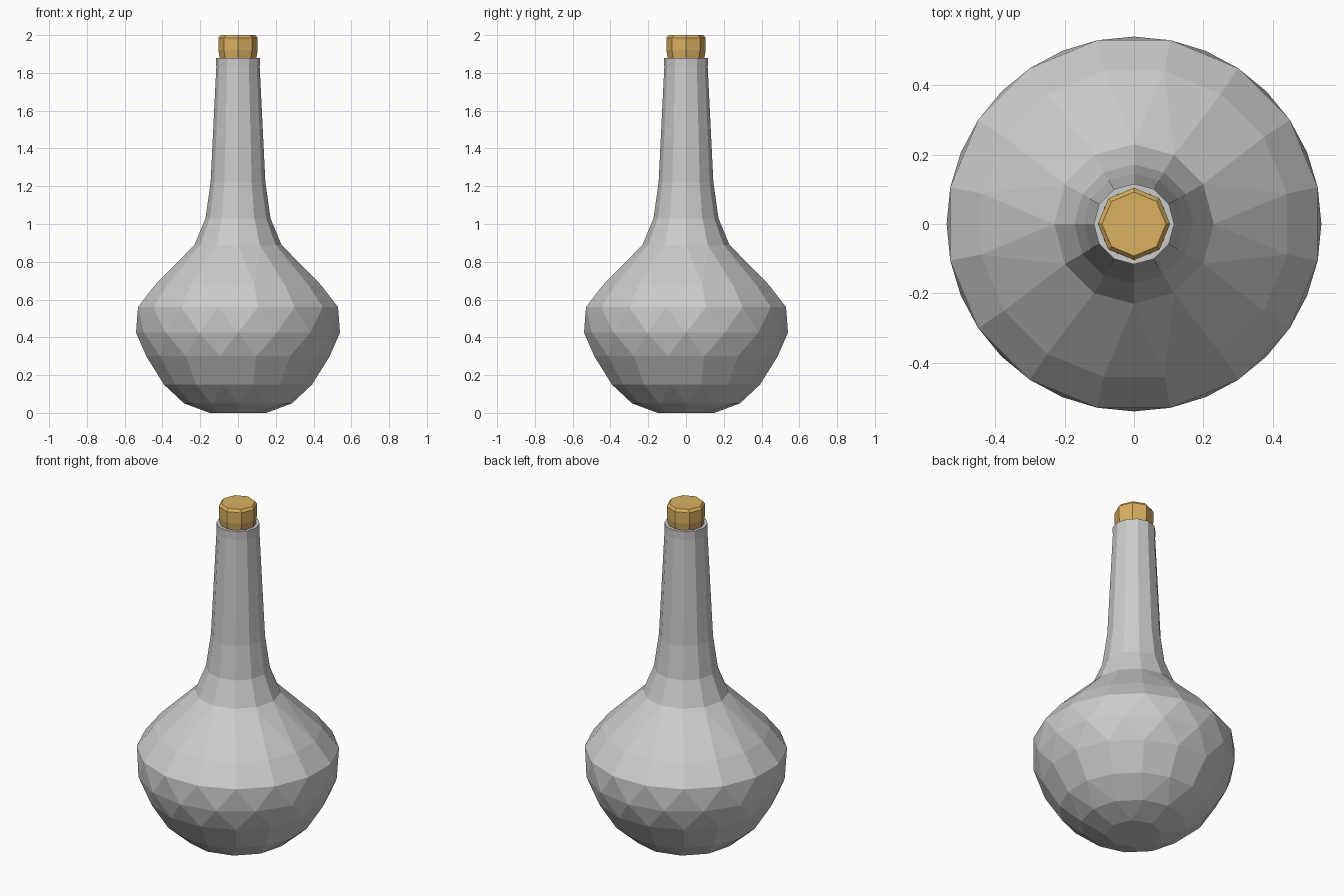
import bpy, bmesh, math

if "Cube" in bpy.data.objects:
    bpy.data.objects.remove(bpy.data.objects["Cube"])


def lathe(name, rings):
    """Skin a stack of (z, radius, sides, phase in half steps); both ends are capped."""
    bm = bmesh.new()
    loops = []
    for z, r, n, half in rings:
        angs = [2 * math.pi * (i + half / 2) / n for i in range(n)]
        verts = [bm.verts.new((r * math.cos(a), r * math.sin(a), z)) for a in angs]
        loops.append((verts, angs))
    for (va, aa), (vb, ab) in zip(loops, loops[1:]):
        na, nb, i, j = len(va), len(vb), 0, 0
        while i < na or j < nb:
            # angle of the next corner on each ring decides which one advances
            ta = aa[(i + 1) % na] + 2 * math.pi * ((i + 1) // na)
            tb = ab[(j + 1) % nb] + 2 * math.pi * ((j + 1) // nb)
            a, b = va[i % na], vb[j % nb]
            a2, b2 = va[(i + 1) % na], vb[(j + 1) % nb]
            if i < na and j < nb and abs(ta - tb) < 1e-5:
                bm.faces.new((a, a2, b2, b))
                i, j = i + 1, j + 1
            elif j >= nb or (i < na and ta < tb):
                bm.faces.new((a, a2, b))
                i += 1
            else:
                bm.faces.new((a, b2, b))
                j += 1
    bm.faces.new(loops[0][0][::-1])
    bm.faces.new(loops[-1][0])
    bmesh.ops.recalc_face_normals(bm, faces=bm.faces)
    mesh = bpy.data.meshes.new(name)
    bm.to_mesh(mesh)
    bm.free()
    obj = bpy.data.objects.new(name, mesh)
    bpy.context.collection.objects.link(obj)
    return obj


# Bottle: round faceted body running into a slim tapered neck
outer = [
    (0.0, 0.15, 8, 0), (0.05, 0.285, 12, 0), (0.15, 0.40, 16, 1),
    (0.30, 0.495, 16, 1), (0.425, 0.54, 16, 0), (0.56, 0.54, 16, 1),
    (0.675, 0.45, 16, 1), (0.89, 0.23, 12, 0), (1.03, 0.172, 12, 0),
    (1.22, 0.145, 12, 0), (1.83, 0.115, 12, 0), (1.88, 0.116, 12, 0),
]
# Thin inner wall, followed back down from the lip
wall = 0.018
inner = [(max(z, wall), r - wall, n, p) for z, r, n, p in reversed(outer)]
inner[0] = (1.88, 0.098, 12, 0)
lathe("bottle", outer + inner)

# Cork: stubby eight-sided plug with a chamfered top
cork = lathe("cork", [
    (1.76, 0.085, 8, 0), (1.88, 0.097, 8, 0), (1.92, 0.104, 8, 0),
    (1.985, 0.104, 8, 0), (2.0, 0.092, 8, 0),
])
mat = bpy.data.materials.new("cork_brown")
mat.diffuse_color = (0.70, 0.44, 0.12, 1)
mat.use_nodes = True
mat.node_tree.nodes["Principled BSDF"].inputs["Base Color"].default_value = mat.diffuse_color
cork.data.materials.append(mat)
